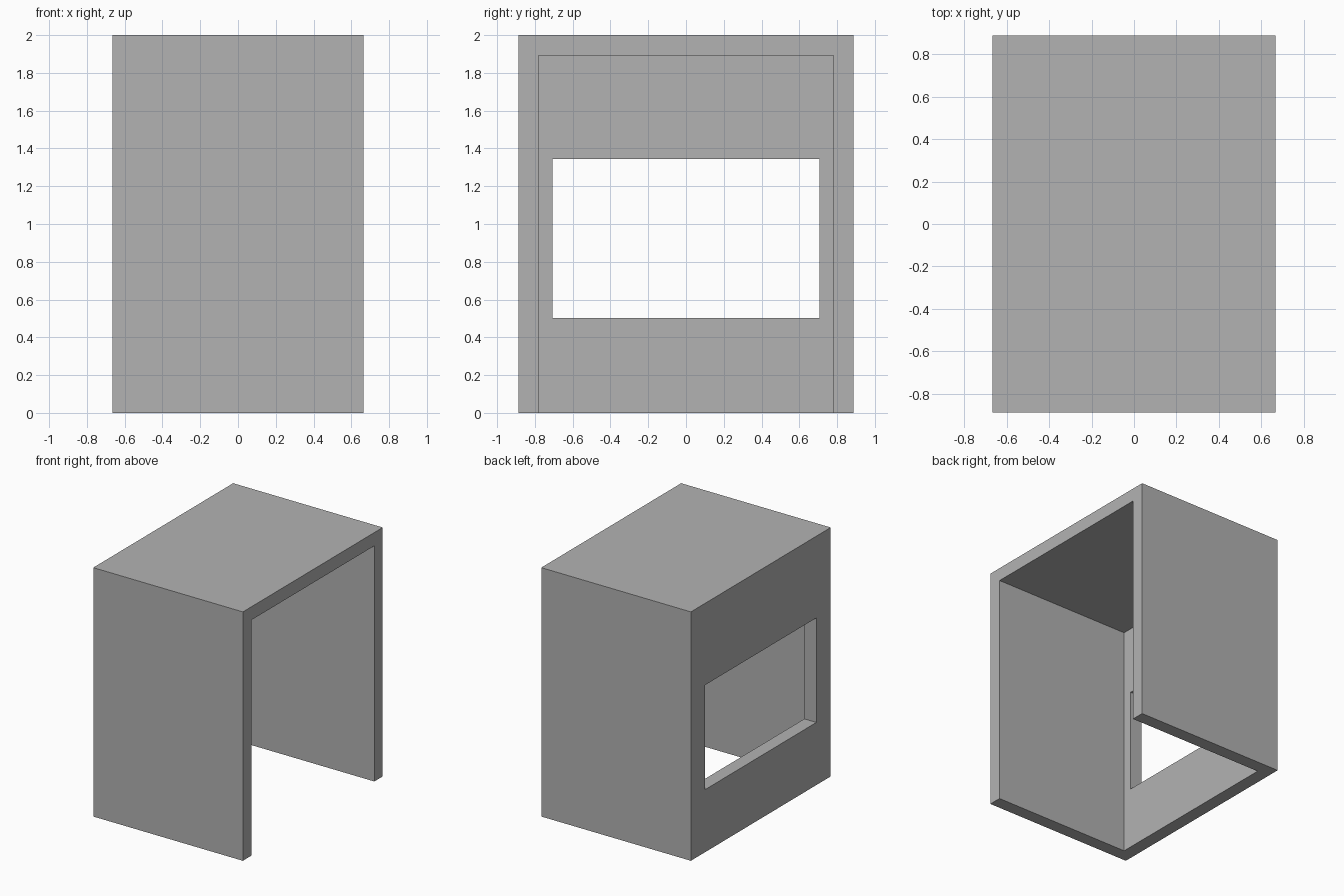
import bpy

default_cube = bpy.data.objects.get("Cube")
if default_cube:
    bpy.data.objects.remove(default_cube, do_unlink=True)

HALF_X, HALF_Y, HEIGHT = 0.665, 0.888, 2.0
WALL = 0.107
WINDOW_HALF_Y, WINDOW_BOTTOM, WINDOW_TOP = 0.706, 0.503, 1.343

grey = bpy.data.materials.new("plain grey")
grey.use_nodes = True
colour = (0.448, 0.448, 0.448, 1)
grey.diffuse_color = colour
grey.node_tree.nodes["Principled BSDF"].inputs["Base Color"].default_value = colour


def box(name, low, high):
    """Add a box between two opposite corners."""
    centre = [(a + b) / 2 for a, b in zip(low, high)]
    bpy.ops.mesh.primitive_cube_add(size=1, location=centre)
    obj = bpy.context.object
    obj.name = name
    obj.scale = [b - a for a, b in zip(low, high)]
    bpy.ops.object.transform_apply(location=True, rotation=False, scale=True)
    obj.data.materials.append(grey)
    return obj


def cut(target, cutter):
    """Subtract the cutter from the target, then discard it."""
    cutter.hide_render = True
    mod = target.modifiers.new(cutter.name, 'BOOLEAN')
    mod.operation = 'DIFFERENCE'
    mod.solver = 'EXACT'
    mod.object = cutter
    bpy.context.view_layer.objects.active = target
    bpy.ops.object.modifier_apply(modifier=mod.name)
    bpy.data.objects.remove(cutter, do_unlink=True)


# Outer block of the booth
shell = box("booth_shell", (-HALF_X, -HALF_Y, 0), (HALF_X, HALF_Y, HEIGHT))

# Interior, open on the +x side and underneath
cut(shell, box("cavity_cutter",
               (-HALF_X + WALL, -HALF_Y + WALL, -1),
               (HALF_X + 1, HALF_Y - WALL, HEIGHT - WALL)))

# Window through the remaining -x wall
cut(shell, box("window_cutter",
               (-HALF_X - 1, -WINDOW_HALF_Y, WINDOW_BOTTOM),
               (0, WINDOW_HALF_Y, WINDOW_TOP)))
